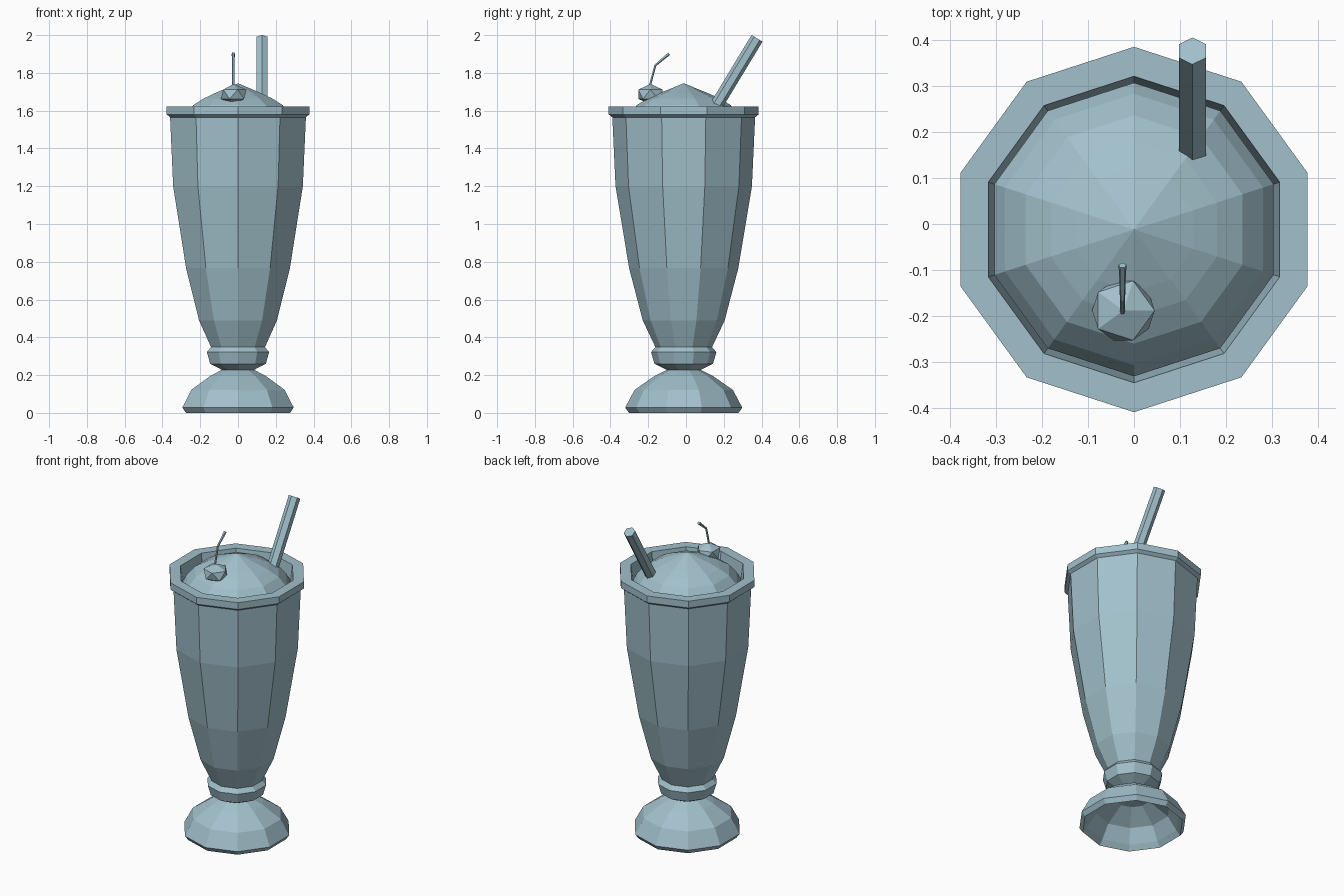
import bpy, bmesh, math
from mathutils import Vector, Matrix

if "Cube" in bpy.data.objects:
    bpy.data.objects.remove(bpy.data.objects["Cube"])

CY = -0.012   # glass axis in y
SIDES = 10

mat = bpy.data.materials.new("pale blue grey")
mat.diffuse_color = (0.36, 0.53, 0.60, 1)
mat.use_nodes = True
mat.node_tree.nodes["Principled BSDF"].inputs["Base Color"].default_value = mat.diffuse_color


def finish(name, bm):
    bmesh.ops.recalc_face_normals(bm, faces=bm.faces[:])
    me = bpy.data.meshes.new(name)
    bm.to_mesh(me)
    bm.free()
    me.materials.append(mat)
    ob = bpy.data.objects.new(name, me)
    bpy.context.collection.objects.link(ob)
    return ob


def lathe(name, profile):
    """Revolve (radius, z) points into ten flat sides, a corner facing +y."""
    bm = bmesh.new()
    verts = [bm.verts.new((0, r, z)) for r, z in profile]
    edges = [bm.edges.new(p) for p in zip(verts, verts[1:])]
    bmesh.ops.spin(bm, geom=verts + edges, cent=(0, 0, 0), axis=(0, 0, 1),
                   angle=2 * math.pi, steps=SIDES, use_duplicate=False)
    bmesh.ops.remove_doubles(bm, verts=bm.verts[:], dist=0.0005)
    bmesh.ops.translate(bm, verts=bm.verts[:], vec=(0, CY, 0))
    return finish(name, bm)


def tube(name, points, radii, sides):
    """Sweep a polygon in the x / yz-normal frame along a path in a yz plane."""
    bm = bmesh.new()
    pts = [Vector(p) for p in points]
    rings = []
    for i, (p, r) in enumerate(zip(pts, radii)):
        d = (pts[min(i + 1, len(pts) - 1)] - pts[max(i - 1, 0)]).normalized()
        u = Vector((1, 0, 0))
        v = d.cross(u)
        ring = []
        for k in range(sides):
            a = math.pi / 2 + 2 * math.pi * k / sides
            ring.append(bm.verts.new(p + r * (math.cos(a) * u + math.sin(a) * v)))
        rings.append(ring)
    for a, b in zip(rings, rings[1:]):
        for k in range(sides):
            n = (k + 1) % sides
            bm.faces.new((a[k], a[n], b[n], b[k]))
    bm.faces.new(rings[0])
    bm.faces.new(rings[-1])
    return finish(name, bm)


# Glass: hollow foot, neck, collar, flared body, rim and inner wall
lathe("glass", [
    (0, 0.195), (0.10, 0.18), (0.215, 0.11), (0.265, 0.03), (0.29, 0.0),
    (0.31, 0.028), (0.26, 0.122), (0.155, 0.195), (0.09, 0.228),
    (0.155, 0.26), (0.173, 0.322), (0.15, 0.348),
    (0.217, 0.49), (0.289, 0.766), (0.361, 1.20), (0.378, 1.565),
    (0.397, 1.58), (0.397, 1.622), (0.333, 1.622), (0.318, 1.50)])

# Milkshake dome filling the glass
lathe("cream", [(0.319, 1.53), (0.295, 1.575), (0.248, 1.63),
                (0.19, 1.665), (0.135, 1.69), (0, 1.745)])

# Straw leaning back
tip = Vector((0.127, 0.376, 1.983))
axis = Vector((0, 0.518, 0.855))
tube("straw", [tip - axis * 0.48, tip], [0.034, 0.034], 6)

# Cherry
bm = bmesh.new()
bmesh.ops.create_icosphere(
    bm, subdivisions=1, radius=0.076,
    matrix=Matrix.Translation((-0.023, -0.188, 1.687)) @ Matrix.Diagonal((1, 1, 0.72, 1)))
finish("cherry", bm)

# Cherry stem
tube("cherry_stem",
     [(-0.025, -0.195, 1.72), (-0.025, -0.163, 1.84), (-0.025, -0.09, 1.902)],
     [0.006, 0.006, 0.009], 5)
